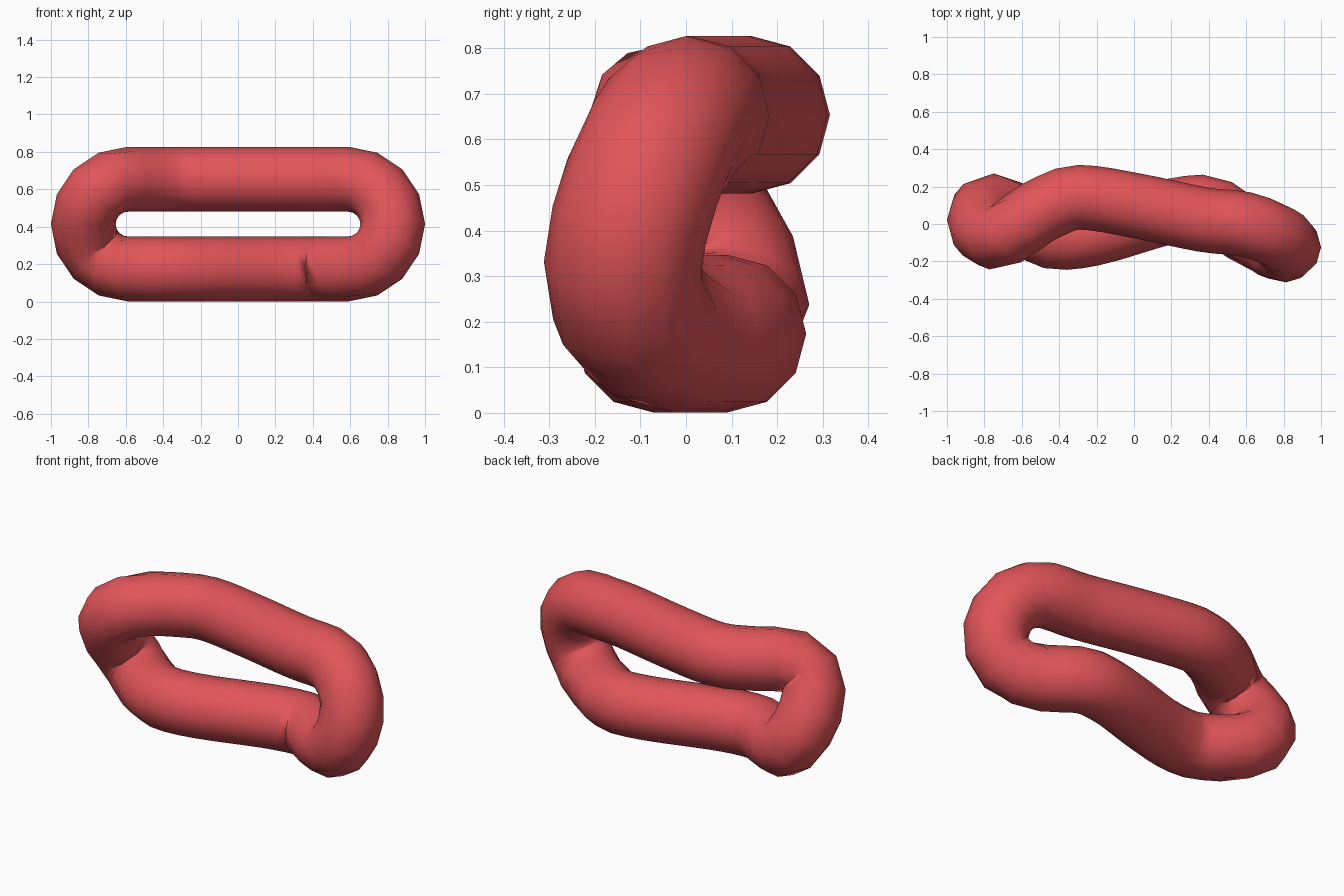
import bpy, bmesh, math
from mathutils import Vector

if "Cube" in bpy.data.objects:
    bpy.data.objects.remove(bpy.data.objects["Cube"])

R, ARC, HALF, ZC = 0.173, 0.24, 0.587, 0.414   # tube radius, bend radius, half straight, mid height
BEND, STRAIGHT = math.pi * ARC, 2 * HALF
TOTAL = 2 * (BEND + STRAIGHT)

# sideways wave: (distance along loop, y offset, slope or None for automatic)
KNOTS = [(0.0, -0.03, None), (0.256, -0.14, 0), (0.754, 0.0, None), (0.95, 0.02, None),
         (1.341, 0.10, None), (1.641, 0.143, 0), (1.841, 0.07, None), (2.095, -0.073, 0),
         (2.485, 0.098, 0), (2.869, -0.073, 0), (3.649, 0.091, 0)]


def sway(s):
    s %= TOTAL
    n = len(KNOTS)

    def knot(i):
        k = KNOTS[i % n]
        return k[0] + TOTAL * (i // n), k[1], k[2]

    def slope(i):
        if knot(i)[2] is not None:
            return knot(i)[2]
        a, b = knot(i - 1), knot(i + 1)
        return (b[1] - a[1]) / (b[0] - a[0])

    i = max(j for j in range(n) if KNOTS[j][0] <= s)
    a, b = knot(i), knot(i + 1)
    h = b[0] - a[0]
    t = (s - a[0]) / h
    return ((2*t**3 - 3*t*t + 1) * a[1] + (t**3 - 2*t*t + t) * h * slope(i)
            + (3*t*t - 2*t**3) * b[1] + (t**3 - t*t) * h * slope(i + 1))


def path(s):
    s %= TOTAL
    y = sway(s)
    side = 1
    if s >= BEND + STRAIGHT:
        s -= BEND + STRAIGHT
        side = -1
    if s < BEND:
        a = s / ARC
        x, z = HALF + ARC * math.sin(a), -ARC * math.cos(a)
    else:
        x, z = HALF - (s - BEND), ARC
    return Vector((side * x, y, ZC + side * z))


# stations along the loop: 8 per bend, 16 per straight
stations = []
for start in (0, BEND + STRAIGHT):
    stations += [start + BEND * i / 8 for i in range(8)]
    stations += [start + BEND + STRAIGHT * i / 16 for i in range(16)]

# sweep a 12-sided section around the closed loop
bm = bmesh.new()
rings = []
for s in stations:
    p = path(s)
    tan = (path(s + 0.03) - path(s - 0.03)).normalized()
    side = Vector((0, 1, 0))
    side = (side - tan * side.dot(tan)).normalized()
    up = tan.cross(side)
    rings.append([bm.verts.new(p + R * (side * math.cos(k * math.pi / 6) + up * math.sin(k * math.pi / 6)))
                  for k in range(12)])
for i, a in enumerate(rings):
    b = rings[(i + 1) % len(rings)]
    for k in range(12):
        m = (k + 1) % 12
        bm.faces.new((a[k], a[m], b[m], b[k])).smooth = True
bmesh.ops.recalc_face_normals(bm, faces=bm.faces)
if bm.calc_volume(signed=True) < 0:
    bmesh.ops.reverse_faces(bm, faces=bm.faces)
mesh = bpy.data.meshes.new("twisted_chain_link")
bm.to_mesh(mesh)
bm.free()
link = bpy.data.objects.new("twisted_chain_link", mesh)
bpy.context.collection.objects.link(link)

# red material
red = bpy.data.materials.new("red")
red.diffuse_color = (0.75, 0.09, 0.1, 1)
red.use_nodes = True
red.node_tree.nodes["Principled BSDF"].inputs["Base Color"].default_value = red.diffuse_color
mesh.materials.append(red)
